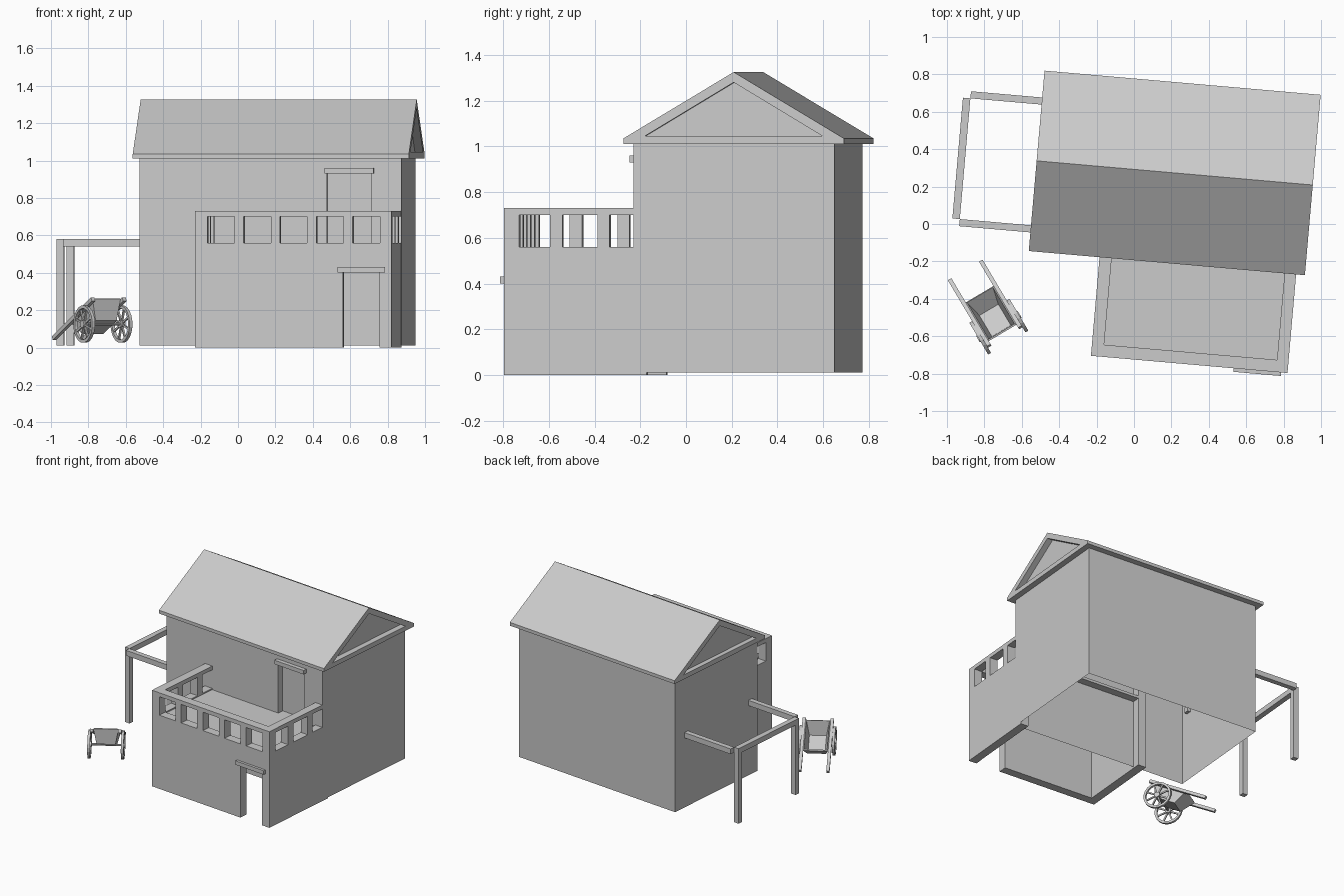
import bpy, bmesh, math
from mathutils import Matrix, Vector

if "Cube" in bpy.data.objects:
    bpy.data.objects.remove(bpy.data.objects["Cube"])

HOUSE = Matrix.Rotation(math.radians(-5), 4, 'Z')


def finish(name, bm, mat):
    bmesh.ops.recalc_face_normals(bm, faces=bm.faces)
    me = bpy.data.meshes.new(name)
    bm.to_mesh(me)
    bm.free()
    ob = bpy.data.objects.new(name, me)
    ob.matrix_world = mat
    bpy.context.collection.objects.link(ob)
    return ob


def add_box(bm, x0, x1, y0, y1, z0, z1):
    m = Matrix.Translation(((x0 + x1) / 2, (y0 + y1) / 2, (z0 + z1) / 2))
    m = m @ Matrix.Diagonal((x1 - x0, y1 - y0, z1 - z0, 1))
    bmesh.ops.create_cube(bm, size=1, matrix=m)


def boxes(name, dims, mat=HOUSE):
    bm = bmesh.new()
    for d in dims:
        add_box(bm, *d)
    return finish(name, bm, mat)


def add_prism(bm, pts, offset):
    f = bm.faces.new([bm.verts.new(p) for p in pts])
    r = bmesh.ops.extrude_face_region(bm, geom=[f])
    bmesh.ops.translate(bm, vec=offset,
                        verts=[g for g in r['geom'] if isinstance(g, bmesh.types.BMVert)])


def cut(ob, cutter):
    mod = ob.modifiers.new("cut", 'BOOLEAN')
    mod.operation = 'DIFFERENCE'
    mod.solver = 'EXACT'
    mod.object = cutter
    bpy.context.view_layer.update()
    bpy.context.view_layer.objects.active = ob
    bpy.ops.object.modifier_apply(modifier=mod.name)
    bpy.data.objects.remove(cutter)


# Main house walls: open shell with a recessed balcony door
walls = boxes("house_walls", [(-.514, .89, -.153, .73, .01, 1.01)])
cut(walls, boxes("door_cutter", [(.49, .727, -.25, -.105, .54, .93)]))
bm = bmesh.new()
bm.from_mesh(walls.data)
caps = [f for f in bm.faces if abs(f.normal.z) > .9
        and (f.calc_center_median().z < .02 or f.calc_center_median().z > 1)]
bmesh.ops.delete(bm, geom=caps, context='FACES')
bm.to_mesh(walls.data)
bm.free()

# Gable roof with recessed triangular ends
V0, V1, VM = -.193, .775, .291
bm = bmesh.new()
add_prism(bm, [(-.548, V0, 1.01), (-.548, V1, 1.01), (-.548, V1, 1.035),
               (-.548, VM, 1.325), (-.548, V0, 1.035)], (1.482, 0, 0))
roof = finish("roof", bm, HOUSE)
bm = bmesh.new()
for x, d in ((-.6, .088), (.89, .1)):
    add_prism(bm, [(x, VM - .39, 1.045), (x, VM + .39, 1.045), (x, VM, 1.28)], (d, 0, 0))
cut(roof, finish("gable_cutter", bm, HOUSE))

# Front extension: U-shaped wall with door and parapet openings
bm = bmesh.new()
add_prism(bm, [(-.168, -.095, 0), (-.168, -.722, 0), (.887, -.722, 0), (.887, -.095, 0),
               (.825, -.095, 0), (.825, -.657, 0), (-.103, -.657, 0), (-.103, -.095, 0)],
          (0, 0, .73))
ext = finish("extension_walls", bm, HOUSE)
holes = [(.627, .823, -.8, -.6, -.1, .40)]
for i in range(5):
    x = -.101 + i * .195
    holes.append((x, x + .145, -.8, -.6, .56, .70))
for a, b in ((-.655, -.52), (-.465, -.31), (-.258, -.153)):
    holes += [(-.25, -.06, a, b, .56, .70), (.78, .95, a, b, .56, .70)]
cut(ext, boxes("opening_cutter", holes))

# Balcony floor and door lintels
boxes("balcony_floor", [(-.104, .826, -.658, -.095, .53, .55)])
boxes("lower_lintel", [(.598, .853, -.741, -.70, .40, .43)])
boxes("upper_lintel", [(.481, .743, -.183, -.14, .93, .96)])

# Side pergola
boxes("pergola_posts", [(-.97, -.93, -.055, -.018, .01, .54),
                        (-.97, -.93, .556, .593, .01, .54)])
boxes("pergola_beams", [(-.97, -.93, -.055, .593, .54, .58),
                        (-.93, -.49, .593, .631, .54, .58),
                        (-.93, -.49, -.093, -.055, .54, .58)])

# Hand cart frame: x along the handles, y across, z normal
tilt = math.radians(27)
c, s = math.cos(tilt), math.sin(tilt)
F = Vector((.51 * c, -.86 * c, s))
L = Vector((.86, .51, 0))
N = F.cross(L)
CART = Matrix.Translation((-.9, -.25, .05)) @ Matrix((F, L, N)).transposed().to_4x4()

boxes("cart_handles", [(0, .46, y - .011, y + .011, -.011, .011) for y in (-.097, .097)], CART)

# Cart tub: tapered open tray
bm = bmesh.new()
add_box(bm, .17, .44, -.087, .087, -.09, .012)
for v in bm.verts:
    if v.co.z < 0:
        v.co.x = .305 + (v.co.x - .305) * .58
        v.co.y *= .75
bm.normal_update()
bmesh.ops.delete(bm, geom=[f for f in bm.faces if f.normal.z > .9], context='FACES')
tub = finish("cart_tub", bm, CART)
sol = tub.modifiers.new("thickness", 'SOLIDIFY')
sol.thickness = .012

# Axle and spoked wheels
AX = (.344, -.091)


def add_cyl(bm, mat, r, depth, n):
    bmesh.ops.create_cone(bm, cap_ends=True, segments=n, radius1=r, radius2=r,
                          depth=depth, matrix=mat)


toY = Matrix.Rotation(math.pi / 2, 4, 'X')
bm = bmesh.new()
add_cyl(bm, Matrix.Translation((AX[0], 0, AX[1])) @ toY, .008, .25, 10)
finish("cart_axle", bm, CART)
for side, y in (("left", -.116), ("right", .116)):
    hub = Matrix.Translation((AX[0], y, AX[1])) @ toY
    bm = bmesh.new()
    prof = [(.1, -.009), (.1, .009), (.084, .009), (.084, -.009)]
    n = 20
    rings = [[bm.verts.new(hub @ Vector((r * math.cos(a), r * math.sin(a), h))) for r, h in prof]
             for a in (2 * math.pi * i / n for i in range(n))]
    for i in range(n):
        p, q = rings[i], rings[(i + 1) % n]
        for k in range(4):
            bm.faces.new((p[k], p[(k + 1) % 4], q[(k + 1) % 4], q[k]))
    add_cyl(bm, hub, .02, .028, 12)
    for i in range(8):
        m = hub @ Matrix.Rotation(math.pi * i / 4, 4, 'Z') @ Matrix.Translation((.052, 0, 0))
        bmesh.ops.create_cube(bm, size=1, matrix=m @ Matrix.Diagonal((.07, .01, .01, 1)))
    finish("cart_wheel_" + side, bm, CART)
